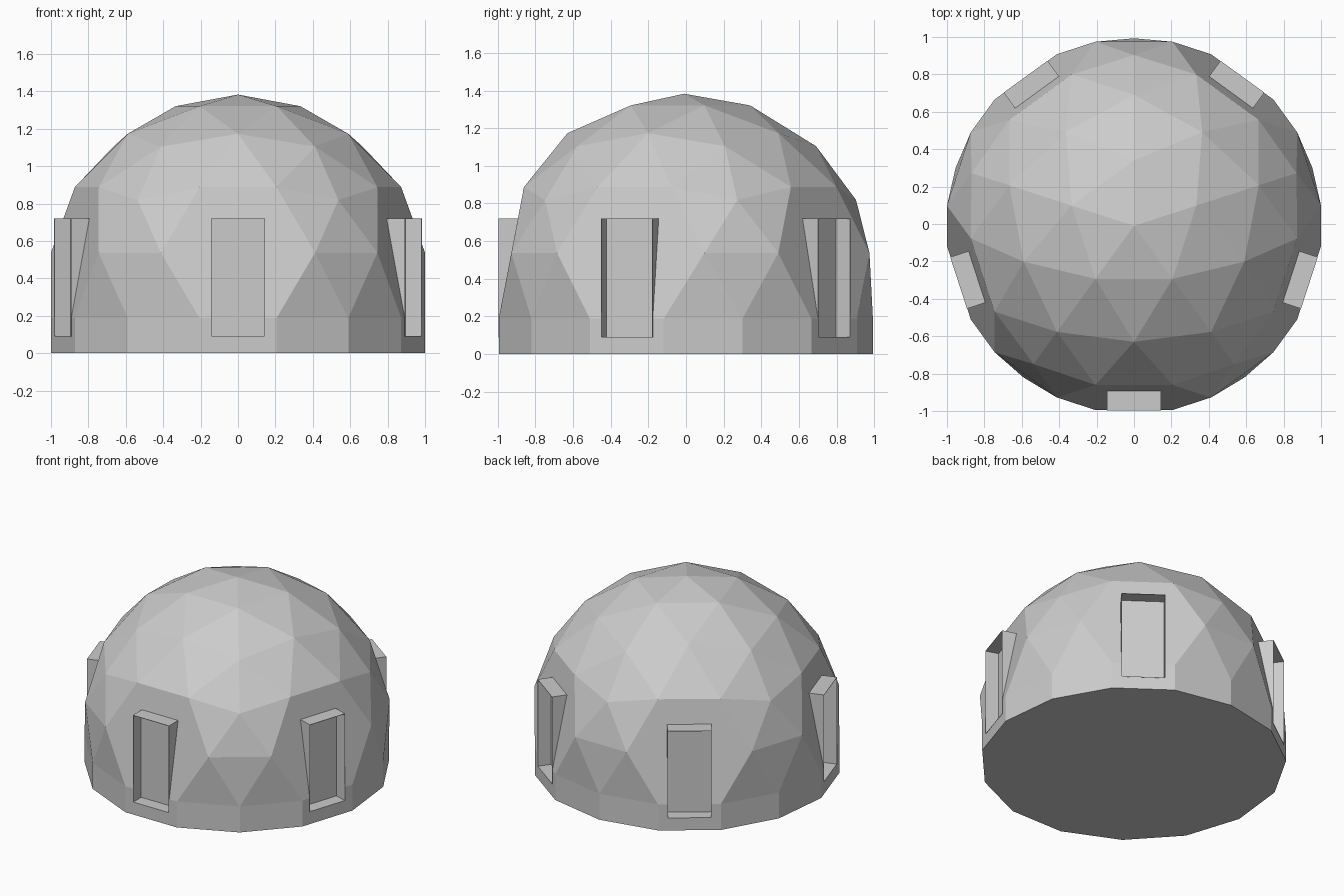
import bpy, bmesh, math
from mathutils import Vector, Matrix

if "Cube" in bpy.data.objects:
    bpy.data.objects.remove(bpy.data.objects["Cube"])

R, CZ, CY = 1.021, 0.362, -0.01     # sphere radius and centre
RING_Z = 0.188                      # top of the upright base wall


def polar(deg, r, z):
    """Direction measured from the front (-y) around z."""
    a = math.radians(deg)
    return Vector((r * math.sin(a), -r * math.cos(a), z))


def add_object(bm, name):
    bmesh.ops.recalc_face_normals(bm, faces=bm.faces)
    mesh = bpy.data.meshes.new(name)
    bm.to_mesh(mesh)
    bm.free()
    ob = bpy.data.objects.new(name, mesh)
    bpy.context.collection.objects.link(ob)
    return ob


def door_boxes(name, half_w, z0, z1, d0, d1):
    """Five boxes, one per doorway, facing outward every 72 degrees."""
    bm = bmesh.new()
    for i in range(5):
        m = (Matrix.Translation((0, CY, 0)) @ Matrix.Rotation(math.radians(72 * i), 4, 'Z')
             @ Matrix.Translation((0, -(d0 + d1) / 2, (z0 + z1) / 2))
             @ Matrix.Diagonal((2 * half_w, d1 - d0, z1 - z0, 1)))
        bmesh.ops.create_cube(bm, size=1, matrix=m)
    return add_object(bm, name)


# Icosahedron faces that cover the dome
top = Vector((0, 0, 1))
h = 1 / math.sqrt(5)
up = [polar(36 + 72 * i, 2 * h, h) for i in range(5)]
low = [polar(72 * i, 2 * h, -h) for i in range(5)]
tris = []
for i in range(5):
    a, b = up[i - 1], up[i]
    tris += [(top, a, b), (a, b, low[i]), (b, low[i], low[(i + 1) % 5])]

# Three-way geodesic points; the middle of each doorway panel stays flat
pts = {}
for n, (a, b, c) in enumerate(tris):
    for i in range(4):
        for j in range(4 - i):
            if n % 3 == 1 and i == j == 1:
                continue
            p = ((a * i + b * j + c * (3 - i - j)) / 3).normalized() * R
            if p.z < -0.3:
                continue
            p += Vector((0, CY, CZ))
            if p.z < 0.3:
                p.z = RING_Z
            pts[tuple(round(v, 4) for v in p)] = p

# Dome shell from the hull, with its bottom lowered as an upright wall
bm = bmesh.new()
for p in pts.values():
    bm.verts.new(p)
bmesh.ops.convex_hull(bm, input=bm.verts[:])
floor = [f for f in bm.faces if all(v.co.z < RING_Z + 0.01 for v in f.verts)]
bmesh.ops.delete(bm, geom=floor, context='FACES')
rim = [e for e in bm.edges if e.is_boundary]
new = bmesh.ops.extrude_edge_only(bm, edges=rim)['geom']
for v in new:
    if isinstance(v, bmesh.types.BMVert):
        v.co.z = 0
bmesh.ops.contextual_create(bm, geom=[e for e in new if isinstance(e, bmesh.types.BMEdge)])
bmesh.ops.dissolve_limit(bm, angle_limit=math.radians(0.3), verts=bm.verts[:], edges=bm.edges[:])
dome = add_object(bm, "dome")

# Door surrounds project from the dome, then are hollowed to thin frames
surround = door_boxes("door_surround_helper", 0.145, 0.088, 0.72, 0.80, 0.986)
recess = door_boxes("door_recess_cutter", 0.142, 0.091, 0.717, 0.895, 1.2)
bpy.context.view_layer.objects.active = dome
for helper, op in ((surround, 'UNION'), (recess, 'DIFFERENCE')):
    helper.hide_render = True
    mod = dome.modifiers.new(op.lower(), 'BOOLEAN')
    mod.object, mod.operation, mod.solver = helper, op, 'EXACT'
    bpy.ops.object.modifier_apply(modifier=mod.name)
for helper in (surround, recess):
    bpy.data.objects.remove(helper)
